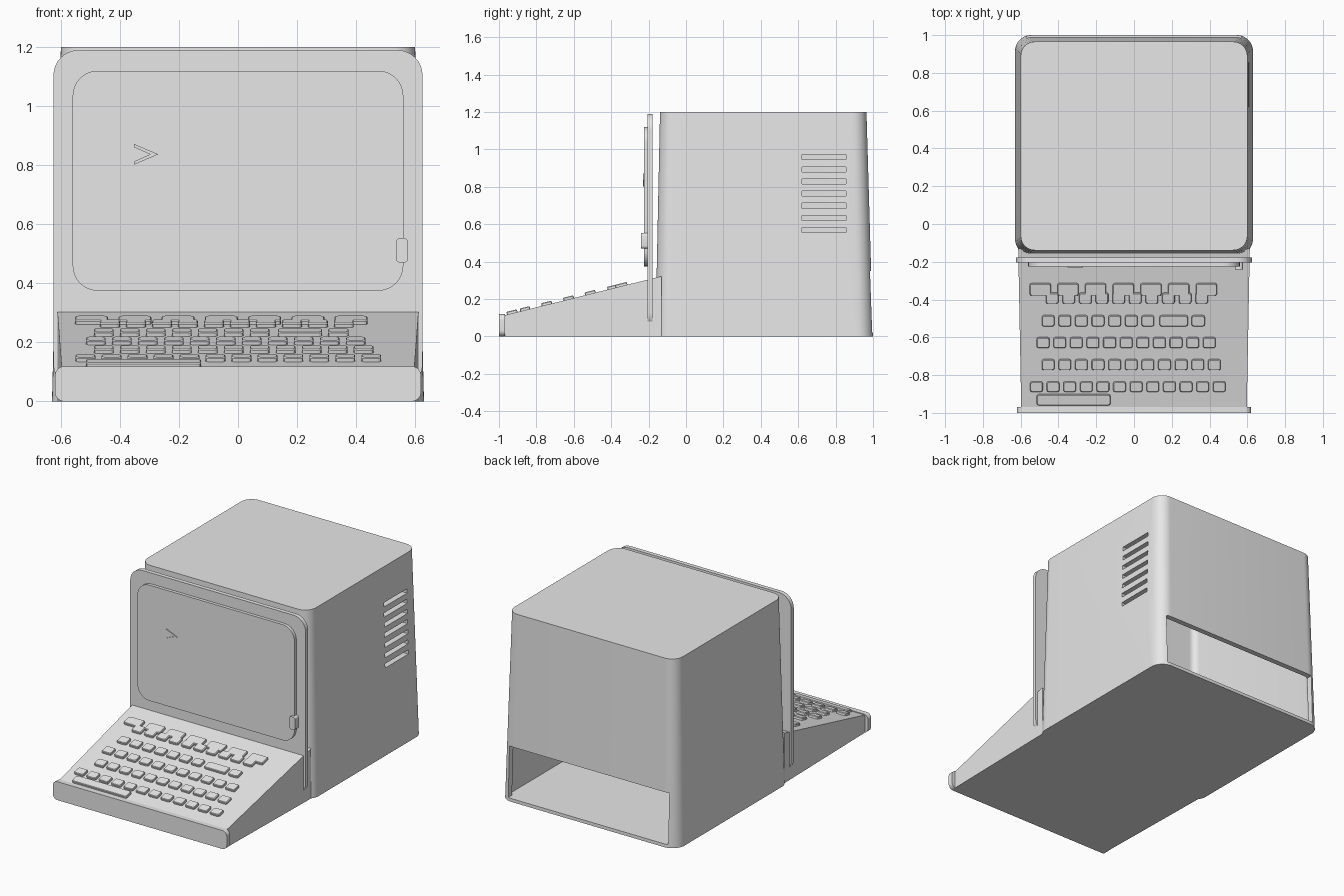
import bpy, bmesh, math
from mathutils import Matrix, Vector

cube = bpy.data.objects.get("Cube")
if cube:
    bpy.data.objects.remove(cube, do_unlink=True)

# Single casing colour
GREY = (0.8, 0.8, 0.8, 1)
mat = bpy.data.materials.new("casing grey")
mat.use_nodes = True
mat.diffuse_color = GREY
mat.node_tree.nodes["Principled BSDF"].inputs["Base Color"].default_value = GREY


def rounded(cx, cy, hx, hy, r, seg):
    """Outline of a rounded rectangle."""
    pts = []
    for i, (sx, sy) in enumerate([(1, 1), (-1, 1), (-1, -1), (1, -1)]):
        for k in range(seg + 1):
            a = math.pi / 2 * (i + k / seg)
            pts.append((cx + sx * (hx - r) + r * math.cos(a),
                        cy + sy * (hy - r) + r * math.sin(a)))
    return pts


def loft(bm, rings, matrix=Matrix()):
    """Join equal-length 3D rings into a closed solid."""
    rows = [[bm.verts.new(matrix @ Vector(p)) for p in ring] for ring in rings]
    n = len(rows[0])
    faces = [bm.faces.new(rows[0]), bm.faces.new(rows[-1])]
    for a, b in zip(rows, rows[1:]):
        for i in range(n):
            j = (i + 1) % n
            faces.append(bm.faces.new((a[i], a[j], b[j], b[i])))
    bmesh.ops.recalc_face_normals(bm, faces=faces)


def finish(name, bm, smooth=True):
    me = bpy.data.meshes.new(name)
    bm.to_mesh(me)
    bm.free()
    ob = bpy.data.objects.new(name, me)
    bpy.context.collection.objects.link(ob)
    me.materials.append(mat)
    if smooth:
        shade(ob)
    return ob


def activate(ob):
    bpy.ops.object.select_all(action='DESELECT')
    ob.select_set(True)
    bpy.context.view_layer.objects.active = ob


def shade(ob):
    activate(ob)
    bpy.ops.object.shade_smooth_by_angle(angle=math.radians(30))


def solid(name, rings, smooth=True):
    bm = bmesh.new()
    loft(bm, rings)
    return finish(name, bm, smooth)


def block(name, x, y, z):
    corners = [(x[0], y[0]), (x[1], y[0]), (x[1], y[1]), (x[0], y[1])]
    return solid(name, [[(a, b, h) for a, b in corners] for h in z], False)


def panel(name, x, z, r, y_front, y_back, seg=8):
    """Upright rounded plate extruded along y."""
    pts = rounded((x[0] + x[1]) / 2, (z[0] + z[1]) / 2,
                  (x[1] - x[0]) / 2, (z[1] - z[0]) / 2, r, seg)
    return solid(name, [[(a, y, b) for a, b in pts] for y in (y_front, y_back)])


def cut(target, cutter):
    mod = target.modifiers.new("cut", 'BOOLEAN')
    mod.operation, mod.solver, mod.object = 'DIFFERENCE', 'EXACT', cutter
    activate(target)
    bpy.ops.object.modifier_apply(modifier=mod.name)
    bpy.data.objects.remove(cutter, do_unlink=True)


def housing(name, wall, z0, z1):
    """Tapered rounded case, shrunk by a wall thickness."""
    low = rounded(0, 0.418, 0.63 - wall, 0.582 - wall, 0.085 - wall, 10)
    top = rounded(0, 0.413, 0.60 - wall, 0.552 - wall, 0.075 - wall, 10)
    return solid(name, [[(a, b, z0) for a, b in low], [(a, b, z1) for a, b in top]])


# Hollow monitor housing with rear bay and side vents
body = housing("monitor_housing", 0, 0, 1.2)
cut(body, housing("cavity_cutter", 0.035, 0.02, 1.17))
cut(body, block("bay_cutter", (-0.57, 0.57), (0.9, 1.1), (0.021, 0.35)))
for i in range(7):
    z = 0.555 + i * 0.065
    cut(body, block("vent_cutter", (0.5, 0.7), (0.62, 0.855), (z, z + 0.027)))
shade(body)

# Front bezel, screen, latch
panel("bezel", (-0.625, 0.625), (0.04, 1.19), 0.085, -0.205, -0.178)
panel("screen", (-0.56, 0.56), (0.375, 1.12), 0.085, -0.225, -0.2)
panel("screen_latch", (0.535, 0.576), (0.47, 0.553), 0.014, -0.241, -0.2, 4)

# Prompt chevron
half = [(-0.352, 0.035), (-0.27, 0), (-0.352, -0.035),
        (-0.352, -0.024), (-0.298, 0), (-0.352, 0.024)]
solid("prompt_mark", [[(x, y, 0.837 + z) for x, z in half]
                      for y in (-0.231, -0.22)], False)

# Keyboard wedge and front lip
Y_FRONT, Y_BACK, Z_FRONT, Z_BACK = -0.975, -0.13, 0.112, 0.322
SLOPE = (Z_BACK - Z_FRONT) / (Y_BACK - Y_FRONT)
profile = [(Y_FRONT, 0), (Y_BACK, 0), (Y_BACK, Z_BACK), (Y_FRONT, Z_FRONT)]
solid("keyboard_base", [[(s * (0.597 if y == Y_FRONT else 0.613), y, z)
                         for y, z in profile] for s in (-1, 1)], False)
panel("front_lip", (-0.62, 0.62), (0, 0.119), 0.032, -1.0, -0.968)


def add_key(bm, x0, x1, y0, y1):
    y = (y0 + y1) / 2
    place = (Matrix.Translation(((x0 + x1) / 2, y, Z_FRONT + (y - Y_FRONT) * SLOPE))
             @ Matrix.Rotation(math.atan(SLOPE), 4, 'X'))
    hx, hy = (x1 - x0) / 2, (y1 - y0) / 2
    loft(bm, [[(a, b, h) for a, b in rounded(0, 0, hx - inset, hy - inset, 0.01, 2)]
              for h, inset in ((-0.005, 0), (0.011, 0), (0.015, 0.003))], place)


# Letter rows: first x, key count, front y, back y
keys = bmesh.new()
PITCH, KEY = 0.088, 0.067
rows = [(-0.467, 10, -0.42, -0.362), (-0.488, 7, -0.54, -0.482),
        (-0.515, 11, -0.655, -0.598), (-0.488, 11, -0.772, -0.715),
        (-0.55, 12, -0.887, -0.832)]
for x, count, y0, y1 in rows:
    for i in range(count):
        add_key(keys, x + i * PITCH, x + i * PITCH + KEY, y0, y1)
add_key(keys, 0.135, 0.285, -0.54, -0.482)
add_key(keys, 0.305, 0.375, -0.54, -0.482)
finish("letter_keys", keys, False)

# Wide function keys and space bar
wide = bmesh.new()
for i in range(7):
    x = -0.552 + i * 0.1465
    add_key(wide, x, x + 0.112, -0.378, -0.312)
finish("function_keys", wide, False)
bar = bmesh.new()
add_key(bar, -0.515, -0.125, -0.958, -0.9)
finish("space_bar", bar, False)
